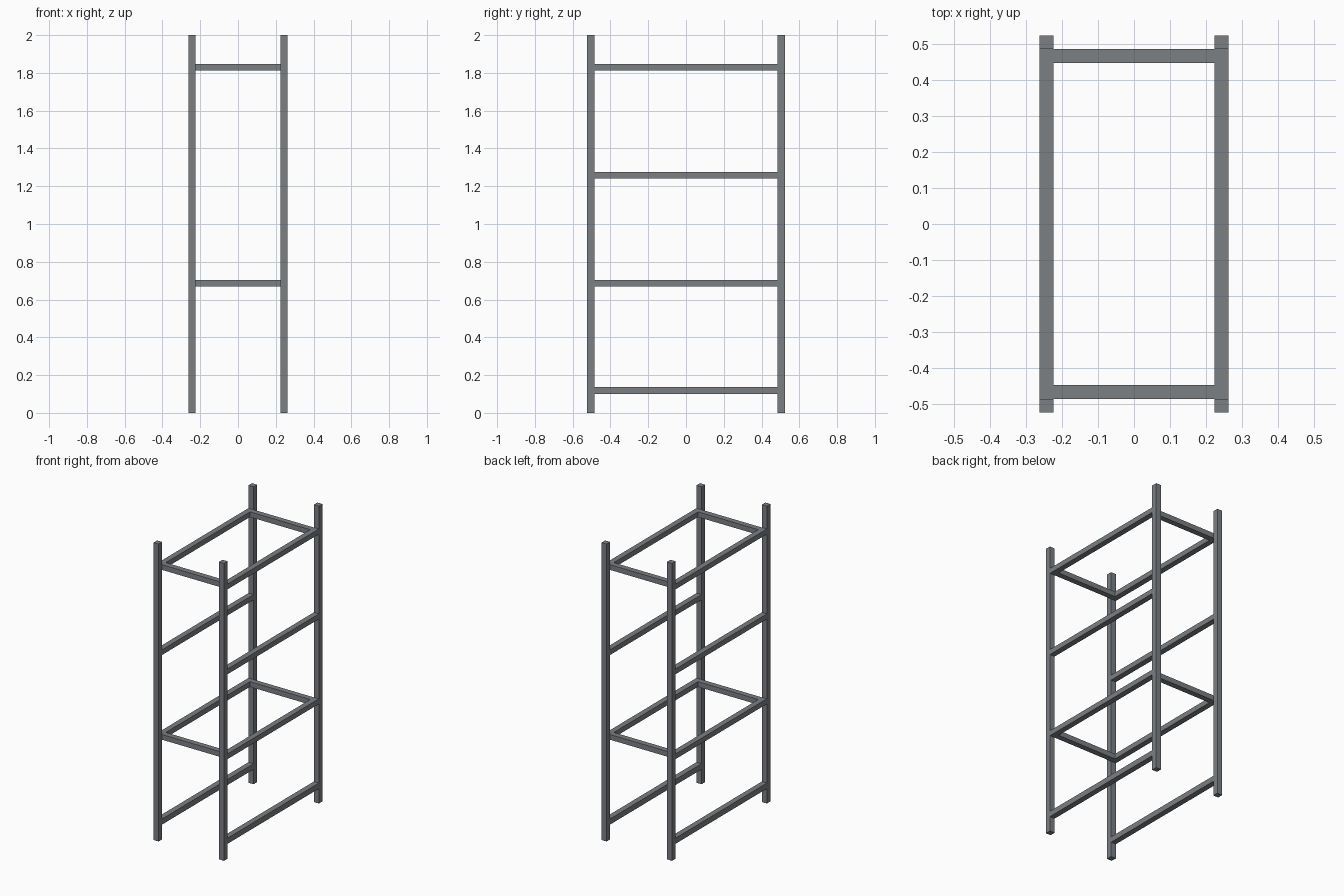
import bpy

if "Cube" in bpy.data.objects:
    bpy.data.objects.remove(bpy.data.objects["Cube"], do_unlink=True)

steel = bpy.data.materials.new("grey_steel")
steel.use_nodes = True
colour = (0.20, 0.215, 0.23, 1)
steel.diffuse_color = colour
steel.node_tree.nodes["Principled BSDF"].inputs["Base Color"].default_value = colour

HALF_X, HALF_Y, HEIGHT = 0.262, 0.523, 2.0   # outer frame
TUBE = 0.038                                 # post thickness
RAIL = 0.035                                 # upper rail height
POST_X, POST_Y = HALF_X - TUBE / 2, HALF_Y - TUBE / 2


def bar(name, size, centre):
    bpy.ops.mesh.primitive_cube_add(size=1, location=centre)
    ob = bpy.context.object
    ob.name = name
    ob.scale = size
    bpy.ops.object.transform_apply(location=False, rotation=False, scale=True)
    ob.data.materials.append(steel)
    return ob


sides = (("left", 1), ("right", -1))
ends = (("front", -1), ("back", 1))
levels = (("bottom", 0.119, TUBE), ("lower", 0.687, RAIL),
          ("middle", 1.258, RAIL), ("top", 1.829, RAIL))

# Four corner posts
for side, sx in sides:
    for end, sy in ends:
        bar(f"{end}_{side}_post", (TUBE, TUBE, HEIGHT),
            (sx * POST_X, sy * POST_Y, HEIGHT / 2))

for level, z, height in levels:
    # Long side rails between the posts
    for side, sx in sides:
        bar(f"{level}_{side}_rail", (TUBE, 2 * (HALF_Y - TUBE), height),
            (sx * POST_X, 0, z))
    # Short cross bars, just inside the posts
    if level in ("lower", "top"):
        for end, sy in ends:
            bar(f"{level}_{end}_crossbar", (2 * (HALF_X - TUBE), TUBE, height),
                (0, sy * (POST_Y - TUBE), z))
